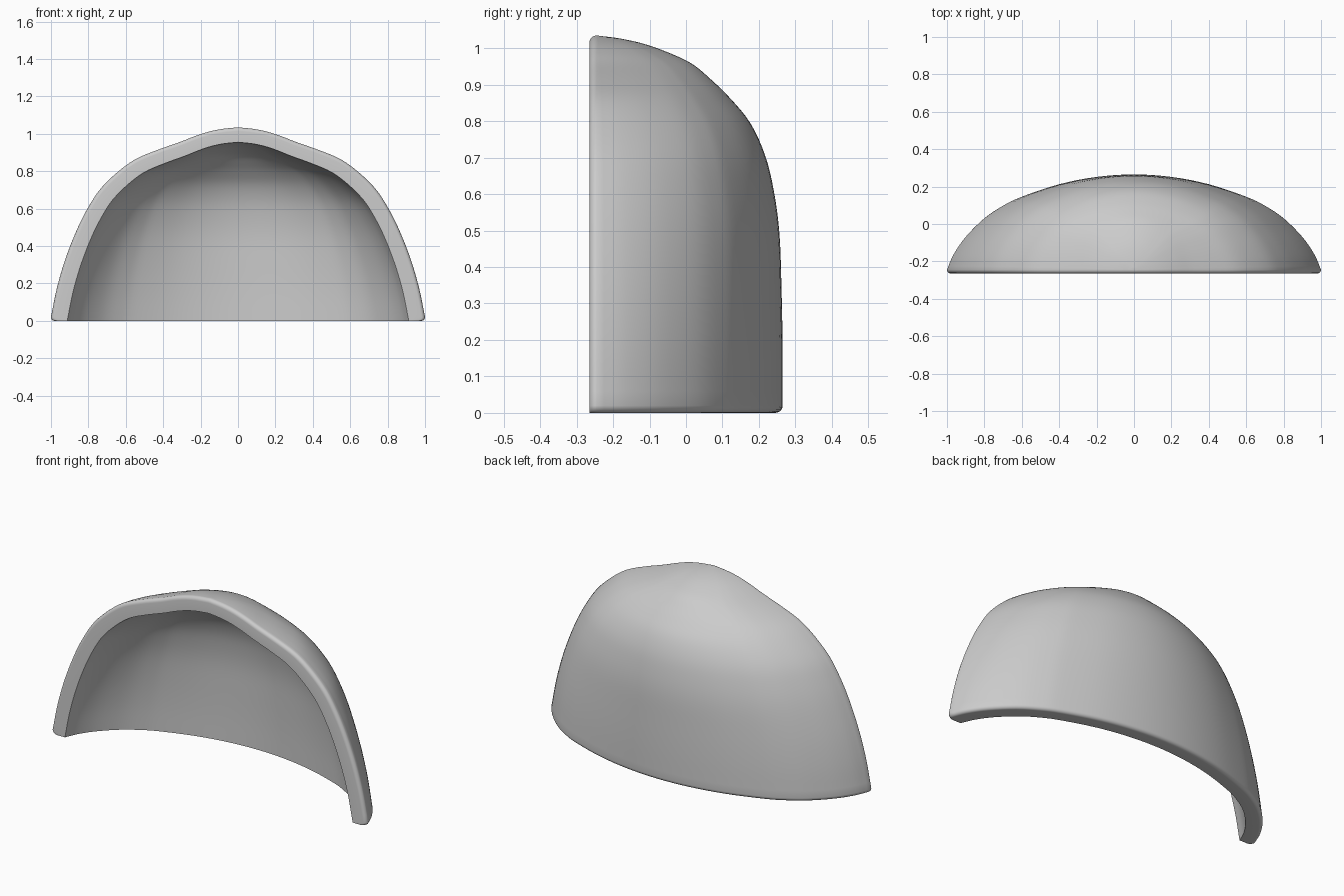
import bpy
import bmesh
from math import sin, cos, pi, radians
from mathutils import Vector

if "Cube" in bpy.data.objects:
    bpy.data.objects.remove(bpy.data.objects["Cube"])

FRONT = 0.265   # half of the overall depth
TOP = 1.035     # overall height
ROUND = 0.02    # radius of the outer rim
FILLET = 5      # steps in the rounded rim

# Levels from floor to apex: height, half width, rearmost y
LEVELS = [(0, 1, .265), (.16, .968, .265), (.32, .922, .262), (.48, .86, .256),
          (.6, .8, .24), (.7, .735, .215), (.79, .645, .173), (.86, .55, .115),
          (.91, .435, .063), (.955, .31, .008), (.985, .235, -.055),
          (1.01, .16, -.125), (1.026, .085, -.195), (TOP, 0, -.265)]

# Half of the floor plan from the rim to the middle: relative width, relative depth
PLAN = [(1, 0), (.965, .16), (.9, .345), (.8, .54), (.7, .672), (.6, .766),
        (.4, .897), (.2, .974), (0, 1)]


def smooth(points, steps):
    """Catmull-Rom curve through the points."""
    pts = [Vector(p) for p in points]
    pts = [2 * pts[0] - pts[1]] + pts + [2 * pts[-1] - pts[-2]]
    out = []
    for a, b, c, d in zip(pts, pts[1:], pts[2:], pts[3:]):
        for i in range(steps):
            t = i / steps
            out.append(b + (c - a) * t / 2 + (2 * a - 5 * b + 4 * c - d) * t * t / 2
                       + (3 * b - a - 3 * c + d) * t ** 3 / 2)
    return out + [pts[-2]]


def fillet(r):
    """Pairs of advance and inset for a quarter round edge."""
    angles = [k / FILLET * pi / 2 for k in range(FILLET)]
    return [(r * (1 - cos(a)), r * (1 - sin(a))) for a in angles]


levels = smooth(LEVELS, 4)
plan = smooth(PLAN + [(-w, d) for w, d in PLAN[-2::-1]], 4)


def skin(bm, sx, sy, sz, r):
    """One curved wall with rounded borders, returned as a grid of vertices."""
    rows = [(z, levels[0], inset) for z, inset in fillet(r)]
    rows += [(r + lv.x * (TOP * sz - r) / TOP, lv, 0) for lv in levels]
    edge = fillet(r)
    cols = [(plan[0], y, inset) for y, inset in edge]
    cols += [(p, r, 0) for p in plan]
    cols += [(plan[-1], y, inset) for y, inset in reversed(edge)]
    grid = []
    for z, lv, row_in in rows:
        depth = (lv.z + FRONT) * sy * (1 - (r + row_in) / (2 * FRONT))
        grid.append([bm.verts.new((p.x * lv.y * sx * (1 - row_in) * (1 - col_in),
                                   -FRONT + y + p.y * depth,
                                   z * (1 - col_in)))
                     for p, y, col_in in cols])
    for a, b in zip(grid, grid[1:]):
        for i in range(len(a) - 1):
            bm.faces.new((a[i], a[i + 1], b[i + 1], b[i]))
    return grid


# Outer and inner walls
bm = bmesh.new()
outer = skin(bm, 1, 1, 1, ROUND)
inner = skin(bm, .913, .85, .923, 0)


# Flat rims joining the walls: floor, then both sides of the front opening
def border(grid):
    return ([row[0] for row in reversed(grid)] + grid[0][1:-1]
            + [row[-1] for row in grid])


o, n = border(outer), border(inner)
for i in range(len(o) - 1):
    bm.faces.new((o[i], o[i + 1], n[i + 1], n[i]))
bmesh.ops.remove_doubles(bm, verts=bm.verts[:], dist=0.0001)
bmesh.ops.recalc_face_normals(bm, faces=bm.faces[:])

mesh = bpy.data.meshes.new("curved_shell")
bm.to_mesh(mesh)
bm.free()
shell = bpy.data.objects.new("curved_shell", mesh)
bpy.context.collection.objects.link(shell)

# Plain grey finish
grey = bpy.data.materials.new("light_grey")
grey.use_nodes = True
colour = (.6, .6, .6, 1)
grey.diffuse_color = colour
grey.node_tree.nodes["Principled BSDF"].inputs["Base Color"].default_value = colour
mesh.materials.append(grey)

bpy.ops.object.select_all(action="DESELECT")
shell.select_set(True)
bpy.context.view_layer.objects.active = shell
bpy.ops.object.shade_smooth_by_angle(angle=radians(35))
